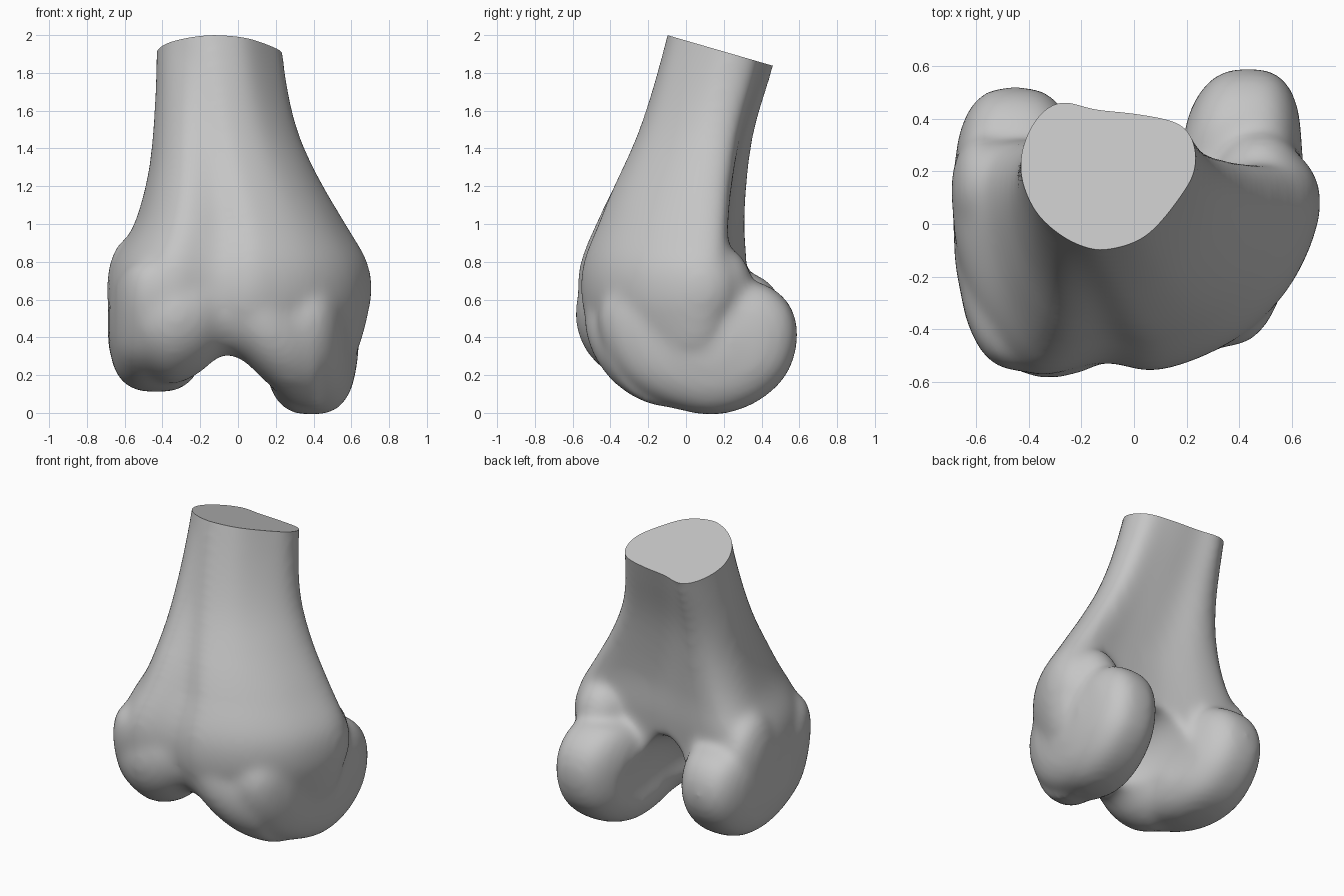
import bpy, bmesh, math
from mathutils import Vector

if "Cube" in bpy.data.objects:
    bpy.data.objects.remove(bpy.data.objects["Cube"], do_unlink=True)

bone = bpy.data.materials.new("bone grey")
bone.use_nodes = True
bone.diffuse_color = (0.56, 0.56, 0.56, 1)
bone.node_tree.nodes["Principled BSDF"].inputs["Base Color"].default_value = (0.56, 0.56, 0.56, 1)


def blend(a, b, c, d, t):
    return 0.5 * (2 * b + (c - a) * t + (2 * a - 5 * b + 4 * c - d) * t * t
                  + (3 * b - a - 3 * c + d) * t ** 3)


def spline(points, steps=5, closed=True):
    """Smooth curve through points of any dimension."""
    pts, out = [Vector(p) for p in points], []
    n = len(pts)
    for i in range(n if closed else n - 1):
        ids = [i + k - 1 for k in range(4)]
        a, b, c, d = (pts[k % n if closed else min(max(k, 0), n - 1)] for k in ids)
        out += [blend(a, b, c, d, s / steps) for s in range(steps)]
    return out if closed else out + [pts[-1]]


def unit(points):
    """Rescale an outline to fill 0..1 both ways."""
    lo = [min(p[k] for p in points) for k in (0, 1)]
    hi = [max(p[k] for p in points) for k in (0, 1)]
    return [Vector(((p[0] - lo[0]) / (hi[0] - lo[0]), (p[1] - lo[1]) / (hi[1] - lo[1]))) for p in points]


def loft(bm, rings):
    loops = [[bm.verts.new(p) for p in ring] for ring in rings]
    for a, b in zip(loops, loops[1:]):
        for i in range(len(a)):
            j = (i + 1) % len(a)
            bm.faces.new((a[i], a[j], b[j], b[i]))
    bm.faces.new(loops[0][::-1])
    bm.faces.new(loops[-1])


def ball(bm, centre, size):
    made = bmesh.ops.create_icosphere(bm, subdivisions=4, radius=1)["verts"]
    for v in made:
        v.co = Vector(centre) + Vector(a * b for a, b in zip(v.co, size))


def make_object(name, bm):
    bmesh.ops.recalc_face_normals(bm, faces=bm.faces)
    mesh = bpy.data.meshes.new(name)
    bm.to_mesh(mesh)
    bm.free()
    obj = bpy.data.objects.new(name, mesh)
    bpy.context.collection.objects.link(obj)
    return obj


body = bmesh.new()

# Shaft: outline changes from a rounded triangle to a broad wedge
upper = unit(spline([(-.18, -.09), (-.1, -.1), (.05, -.05), (.18, .1), (.24, .23), (.19, .37), (.02, .42),
                     (-.16, .44), (-.28, .47), (-.38, .38), (-.43, .22), (-.38, .06), (-.28, -.04)]))
lower = unit(spline([(-.12, -.53), (.08, -.56), (.36, -.45), (.57, -.25), (.68, .02), (.61, .18), (.31, .18),
                     (0, .2), (-.35, .28), (-.58, .25), (-.68, .05), (-.6, -.33), (-.4, -.57)]))
# height, left, right, front, back
levels = [(2.2, -.43, .21, -.05, .58), (1.8, -.435, .25, -.155, .455), (1.5, -.45, .315, -.25, .365),
          (1.25, -.48, .425, -.36, .325), (1.0, -.55, .57, -.48, .31), (.8, -.66, .685, -.56, .32),
          (.63, -.69, .705, -.575, .31), (.48, -.66, .68, -.54, .3), (.35, -.63, .645, -.45, .25)]
rings = []
for z, x0, x1, y0, y1 in spline(levels, 4, closed=False):
    t = min(1, max(0, (1.9 - z) / .9))
    outline = unit([a.lerp(b, t) for a, b in zip(upper, lower)])
    rings.append([(x0 + (x1 - x0) * p.x, y0 + (y1 - y0) * p.y, z) for p in outline])
loft(body, rings)


# Condyles: side profile swept across with rounded flanks
def condyle(profile, hub, axis, shear, half):
    curve, rings = spline(profile), []
    for i in range(17):
        u = -.98 + 1.96 * i / 16
        scale = (1 - abs(u) ** 2.9) ** .43
        ring = []
        for p in curve:
            q = Vector(hub).lerp(p, scale)
            ring.append((axis + shear * q.x + u * half, q.x, q.y))
        rings.append(ring)
    loft(body, rings)


condyle([(-.46, .55), (-.44, .36), (-.32, .17), (-.13, .05), (.13, -.01), (.36, .05), (.53, .2),
         (.59, .4), (.55, .57), (.42, .68), (.25, .7), (-.15, .72), (-.36, .68)], (.1, .38), .375, .1, .247)
condyle([(-.56, .66), (-.52, .45), (-.42, .28), (-.2, .16), (.05, .11), (.28, .15), (.45, .29),
         (.52, .47), (.48, .64), (.35, .74), (.1, .78), (-.3, .82), (-.5, .8)], (0, .45), -.43, -.04, .26)

# Saddle joining the condyles in front: across, front, back, bottom, top
saddle = [(-.5, -.53, .2, .2, .8), (-.36, -.585, .2, .15, .88), (-.22, -.57, .1, .2, .88),
          (-.09, -.52, -.02, .3, .84), (.02, -.53, 0, .28, .84), (.14, -.54, .1, .17, .82),
          (.27, -.5, .25, .06, .78), (.42, -.42, .3, .02, .74)]
rings = []
for x, y0, y1, z0, z1 in spline(saddle, 4, closed=False):
    ring = []
    for k in range(32):
        a = math.tau * k / 32
        ring.append((x, (y0 + y1) / 2 + math.cos(a) * (y1 - y0) / 2,
                     (z0 + z1) / 2 + math.sin(a) * (z1 - z0) / 2))
    rings.append(ring)
loft(body, rings)

# Epicondyles and the shelf above the left condyle
ball(body, (.56, .08, .66), (.15, .2, .24))
ball(body, (-.57, .13, .65), (.125, .22, .28))
ball(body, (.48, .14, .68), (.18, .21, .22))
femur = make_object("distal_femur", body)

# Notch between the condyles
hollow = bmesh.new()
ball(hollow, (-.01, .42, .3), (.22, .62, .38))
notch = make_object("notch_cutter", hollow)


def fuse(size):
    mod = femur.modifiers.new("fuse", 'REMESH')
    mod.mode, mod.voxel_size = 'VOXEL', size


fuse(.02)
cut = femur.modifiers.new("cut", 'BOOLEAN')
cut.operation, cut.object, cut.solver = 'DIFFERENCE', notch, 'EXACT'
fuse(.02)
soften = femur.modifiers.new("soften", 'SMOOTH')
soften.factor, soften.iterations = .5, 24

# Bake the fused form, then saw the shaft with a tilted plane
bpy.context.view_layer.update()
graph = bpy.context.evaluated_depsgraph_get()
solid = bpy.data.meshes.new_from_object(femur.evaluated_get(graph))
femur.modifiers.clear()
bm = bmesh.new()
bm.from_mesh(solid)
cut = bmesh.ops.bisect_plane(bm, geom=bm.verts[:] + bm.edges[:] + bm.faces[:], plane_co=(0, -.1, 2),
                             plane_no=(0, .29, 1), clear_outer=True)
rim = [g for g in cut["geom_cut"] if isinstance(g, bmesh.types.BMEdge)]
bmesh.ops.contextual_create(bm, geom=rim)
bm.to_mesh(solid)
bm.free()
femur.data = solid
solid.materials.clear()
solid.materials.append(bone)

bpy.data.objects.remove(notch, do_unlink=True)
bpy.context.view_layer.objects.active = femur
femur.select_set(True)
bpy.ops.object.shade_smooth_by_angle(angle=math.radians(40))
